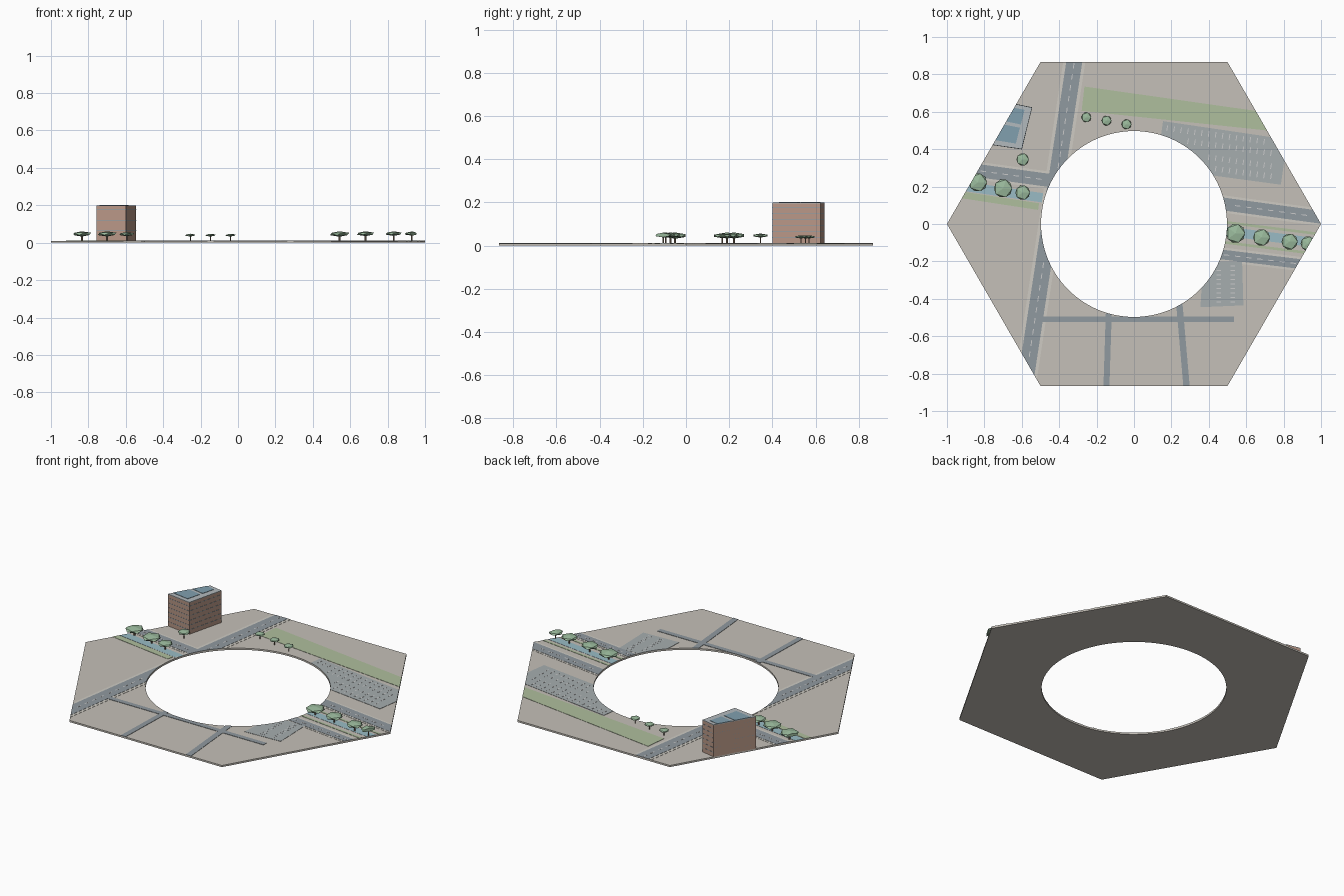
import bpy, bmesh, math
from mathutils import Vector

if "Cube" in bpy.data.objects:
    bpy.data.objects.remove(bpy.data.objects["Cube"])

APO = math.sqrt(3) / 2      # hexagon apothem
HOLE = 0.497
TOP = 0.010                 # top of the ground plate


def mat(name, rgb):
    m = bpy.data.materials.new(name)
    m.diffuse_color = (*rgb, 1)
    m.use_nodes = True
    m.node_tree.nodes["Principled BSDF"].inputs["Base Color"].default_value = m.diffuse_color
    return m


GROUND = mat("ground", (0.56, 0.53, 0.48))
WALK = mat("pavement", (0.62, 0.60, 0.55))
ROAD = mat("asphalt", (0.28, 0.32, 0.35))
LOT = mat("parking", (0.38, 0.42, 0.43))
PAINT = mat("paint", (0.75, 0.76, 0.74))
GRASS = mat("grass", (0.43, 0.52, 0.34))
WATER = mat("water", (0.32, 0.50, 0.56))
LEAF = mat("leaf", (0.33, 0.50, 0.34))
BARK = mat("bark", (0.25, 0.18, 0.13))
BRICK = mat("brick", (0.48, 0.31, 0.24))
ROOF = mat("roof", (0.45, 0.49, 0.51))
GLASS = mat("glass", (0.22, 0.35, 0.43))


def finish(bm, name, material):
    bmesh.ops.recalc_face_normals(bm, faces=bm.faces)
    me = bpy.data.meshes.new(name)
    bm.to_mesh(me)
    bm.free()
    ob = bpy.data.objects.new(name, me)
    bpy.context.collection.objects.link(ob)
    if material:
        me.materials.append(material)
    return ob


def ring(name, z0, z1, material):
    """Hexagonal plate with a round hole."""
    bm, n, loops = bmesh.new(), 96, []
    for i in range(n):
        a = 2 * math.pi * i / n
        ro = APO / math.cos(a % (math.pi / 3) - math.pi / 6)
        loops.append([bm.verts.new((r * math.cos(a), r * math.sin(a), z))
                      for r, z in ((ro, z0), (ro, z1), (HOLE, z1), (HOLE, z0))])
    for i in range(n):
        p, q = loops[i], loops[(i + 1) % n]
        for k in range(4):
            bm.faces.new((p[k], q[k], q[(k + 1) % 4], p[(k + 1) % 4]))
    return finish(bm, name, material)


def clip(ob):
    m = ob.modifiers.new("clip", 'BOOLEAN')
    m.operation, m.solver, m.object = 'INTERSECT', 'EXACT', cutter
    return ob


def add_prism(bm, pts, z0, z1):
    lo = [bm.verts.new((x, y, z0)) for x, y in pts]
    hi = [bm.verts.new((x, y, z1)) for x, y in pts]
    bm.faces.new(lo)
    bm.faces.new(hi)
    for i in range(len(pts)):
        j = (i + 1) % len(pts)
        bm.faces.new((lo[i], lo[j], hi[j], hi[i]))


def slab(name, pts, z1, material, z0=TOP - 0.0005):
    bm = bmesh.new()
    add_prism(bm, pts, z0, z1)
    return clip(finish(bm, name, material))


def band(a, b, w):
    a, b = Vector(a), Vector(b)
    d = (b - a).normalized()
    s = Vector((-d.y, d.x)) * w / 2
    return [tuple(p) for p in (a - s, b - s, b + s, a + s)]


def on_plate(pts):
    return all(math.hypot(x, y) > HOLE + 0.003 and abs(y) < APO - 0.003
               and abs(x) * APO + abs(y) / 2 < APO - 0.003 for x, y in pts)


def marks(name, segs, w, z):
    bm = bmesh.new()
    for a, b in segs:
        p = band(a, b, w)
        if on_plate(p):
            add_prism(bm, p, z - 0.001, z + 0.0006)
    return finish(bm, name, PAINT)


def road(name, a, b, w, walk=0.0, dashed=False):
    if walk:
        slab(name + "_pavement", band(a, b, w + 2 * walk), TOP + 0.001, WALK)
    slab(name, band(a, b, w), TOP + 0.002, ROAD)
    if dashed:
        a, b = Vector(a), Vector(b)
        d = (b - a).normalized()
        segs = [(a + d * 0.06 * i, a + d * (0.06 * i + 0.03))
                for i in range(int((b - a).length / 0.06))]
        marks(name + "_dashes", segs, 0.005, TOP + 0.002)


# Ground and clipping helper
ring("ground_plate", 0, TOP, GROUND)
cutter = ring("clip_helper", -0.1, 0.5, None)
cutter.hide_render = True
cutter.hide_viewport = False
cutter.display_type = 'WIRE'

# Roads
road("avenue", (-0.302, 0.98), (-0.58, -0.84), 0.085, 0.016, True)
road("cross_road_left", (-1.0, 0.308), (-0.43, 0.23), 0.07, 0.012, True)
road("cross_road_right", (0.42, 0.115), (1.05, 0.029), 0.068, 0.012, True)
road("canal_road", (0.42, -0.157), (0.98, -0.225), 0.052, 0.012, True)
road("front_street", (-0.52, -0.51), (0.535, -0.51), 0.030)
road("side_street_left", (-0.135, -0.48), (-0.15, -0.95), 0.032)
road("side_street_right", (0.24, -0.40), (0.288, -0.95), 0.034)

# Canals with grass banks
slab("canal_left", band((-1.0, 0.215), (-0.44, 0.133), 0.05), TOP + 0.001, WATER)
slab("bank_left", band((-1.0, 0.168), (-0.51, 0.093), 0.036), TOP + 0.0015, GRASS)
slab("canal_right", band((0.42, -0.03), (1.05, -0.11), 0.05), TOP + 0.001, WATER)
slab("bank_right_upper", band((0.42, 0.018), (1.0, -0.055), 0.014), TOP + 0.0015, GRASS)
slab("bank_right_lower", band((0.42, -0.09), (1.0, -0.163), 0.014), TOP + 0.0015, GRASS)

# Lawn
slab("lawn", [(-0.265, 0.735), (0.72, 0.595), (0.74, 0.497), (-0.28, 0.605)],
     TOP + 0.0015, GRASS)

# Parking lots with bay lines
slab("large_parking", [(0.155, 0.55), (0.82, 0.452), (0.785, 0.21), (0.12, 0.30)],
     TOP + 0.0015, LOT)
bays = []
for y0 in (0.53, 0.475, 0.405, 0.35):
    for i in range(17):
        x = 0.18 + 0.037 * i
        y = y0 - 0.14 * (x - 0.16)
        if x < 0.77:
            bays.append(((x, y), (x - 0.005, y - 0.03)))
marks("large_parking_bays", bays, 0.005, TOP + 0.0015)

slab("small_parking", [(0.37, -0.2), (0.578, -0.2), (0.585, -0.435), (0.355, -0.445)],
     TOP + 0.0015, LOT)
marks("small_parking_bays",
      [((x, -0.225 - 0.024 * i), (x + 0.025, -0.225 - 0.024 * i))
       for x in (0.44, 0.515) for i in range(9)], 0.004, TOP + 0.0015)

# Building cut by the plate edge, with floor bands and roof lights
foot = [(-0.60, 0.40), (-0.545, 0.623), (-0.76, 0.668), (-0.82, 0.432)]
slab("building_walls", foot, 0.196, BRICK)
slab("building_roof", foot, 0.2, ROOF, 0.196)
c = sum((Vector(p) for p in foot), Vector((0, 0))) / 4
wide = [tuple(c + (Vector(p) - c) * 1.008) for p in foot]
for i in range(6):
    z = 0.035 + 0.028 * i
    slab(f"floor_band_{i + 1}", wide, z + 0.002, GLASS, z)
slab("roof_light_back", [(-0.585, 0.61), (-0.70, 0.634), (-0.72, 0.556), (-0.605, 0.532)],
     0.202, GLASS, 0.199)
slab("roof_light_front", [(-0.61, 0.515), (-0.78, 0.548), (-0.80, 0.458), (-0.632, 0.43)],
     0.202, GLASS, 0.199)

# Trees: x, y, canopy radius, height
trees = [(-0.835, 0.222, 0.050, 0.061), (-0.700, 0.190, 0.050, 0.061),
         (-0.595, 0.168, 0.040, 0.057), (-0.595, 0.345, 0.034, 0.056),
         (-0.255, 0.570, 0.027, 0.048), (-0.147, 0.553, 0.027, 0.048),
         (-0.040, 0.533, 0.027, 0.048), (0.543, -0.050, 0.052, 0.061),
         (0.682, -0.072, 0.046, 0.061), (0.832, -0.094, 0.044, 0.061),
         (0.930, -0.105, 0.040, 0.060)]
for i, (x, y, r, h) in enumerate(trees):
    half = 0.28 * r
    bm = bmesh.new()
    bmesh.ops.create_icosphere(bm, subdivisions=1, radius=1)
    for v in bm.verts:
        v.co = (x + v.co.x * r * 1.1, y + v.co.y * r * 1.1, h - half + v.co.z * half)
    clip(finish(bm, f"tree_canopy_{i + 1}", LEAF))
    bm = bmesh.new()
    t = r * 0.1
    add_prism(bm, [(x + t * math.cos(k * math.pi / 3), y + t * math.sin(k * math.pi / 3))
                   for k in range(6)], TOP - 0.001, h - half)
    finish(bm, f"tree_trunk_{i + 1}", BARK)
